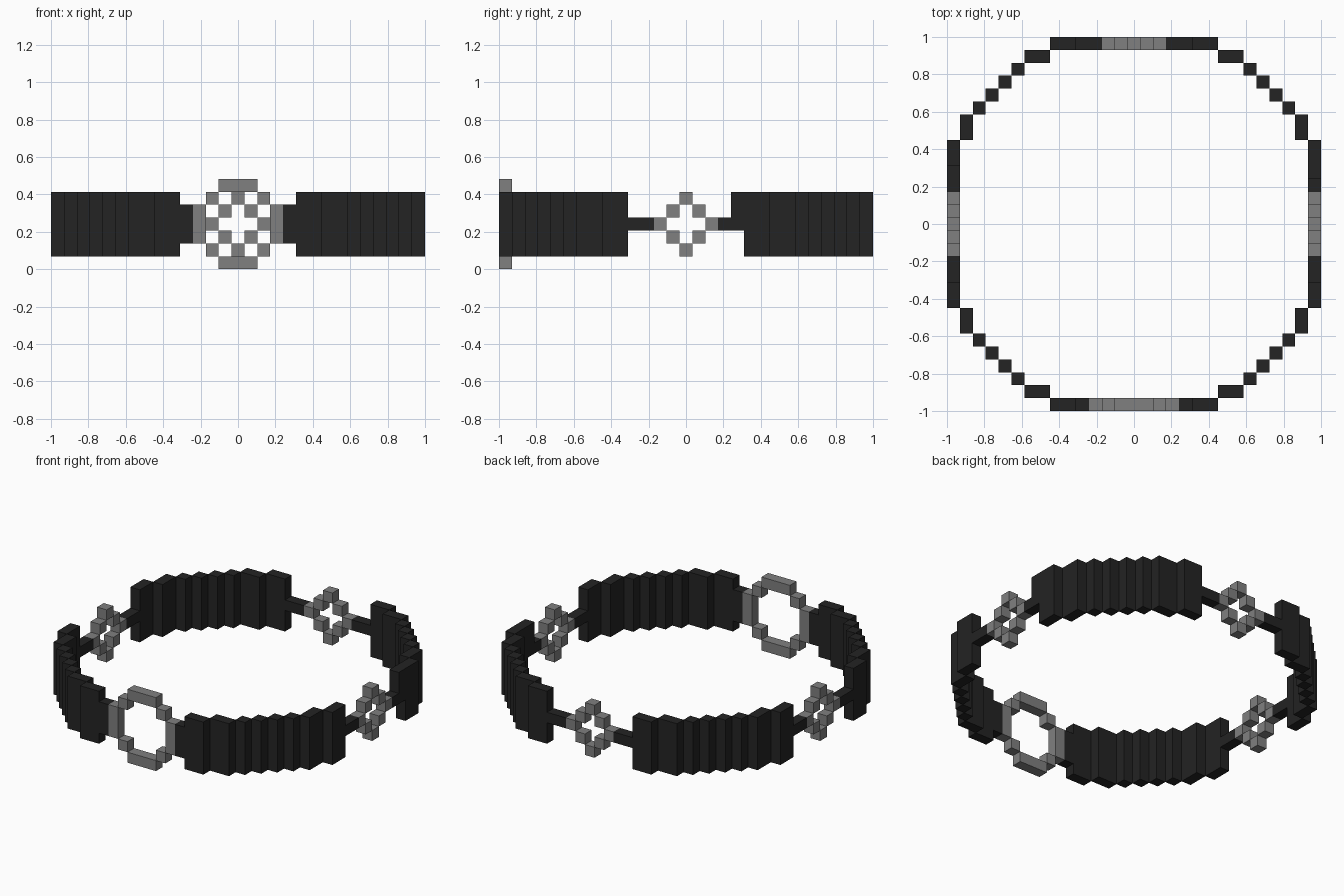
import bpy
import bmesh
from math import pi
from mathutils import Matrix, Vector

cube = bpy.data.objects.get("Cube")
if cube:
    bpy.data.objects.remove(cube, do_unlink=True)

UNIT = 2 / 29   # size of one block
EDGE = 14       # block index of the outermost ring of blocks
MID = 3         # block row at mid height


def make_material(name, value):
    mat = bpy.data.materials.new(name)
    mat.use_nodes = True
    colour = (value, value, value, 1)
    mat.diffuse_color = colour
    mat.node_tree.nodes["Principled BSDF"].inputs["Base Color"].default_value = colour
    return mat


black = make_material("black band", 0.017)
grey = make_material("grey metal", 0.215)


def build(name, boxes, mat, turns=0):
    """Each box is a pair of inclusive block corners; turns are quarter turns about z."""
    bm = bmesh.new()
    for a, b in boxes:
        low = Vector(map(min, a, b))
        high = Vector(map(max, a, b))
        centre = (low + high) / 2 + Vector((0, 0, 0.5))
        size = high - low + Vector((1, 1, 1))
        bmesh.ops.create_cube(bm, size=1,
                              matrix=Matrix.Translation(centre) @ Matrix.Diagonal(size).to_4x4())
    bmesh.ops.transform(bm, verts=bm.verts,
                        matrix=Matrix.Rotation(turns * pi / 2, 4, "Z") @ Matrix.Diagonal((UNIT, UNIT, UNIT, 1)))
    mesh = bpy.data.meshes.new(name)
    bm.to_mesh(mesh)
    bm.free()
    mesh.materials.append(mat)
    obj = bpy.data.objects.new(name, mesh)
    bpy.context.collection.objects.link(obj)


def bar(x0, x1, z0, z1):
    """Box lying in the front side of the band."""
    return (x0, -EDGE, z0), (x1, -EDGE, z1)


# Large open front ring, with its links to the band
ring = [bar(-1, 1, z, z) for z in (0, 6)]
for s in (-1, 1):
    ring += [bar(2 * s, 2 * s, z, z) for z in (1, 5)]
    ring.append(bar(3 * s, 3 * s, 2, 4))
build("front_ring", ring, grey)
build("front_links", [bar(4 * s, 4 * s, 2, 4) for s in (-1, 1)], black)

# Small diamond rings and thin links on the other three sides
for side, turns in (("left", 1), ("back", 2), ("right", 3)):
    diamond = [bar(x, x, z, z) for x in range(-2, 3)
               for z in {MID + 2 - abs(x), MID - 2 + abs(x)}]
    build(side + "_diamond", diamond, grey, turns)
    build(side + "_links", [bar(3 * s, 4 * s, MID, MID) for s in (-1, 1)], black, turns)

# Stepped corner panels: runs of blocks from the front or back round to the side
runs = [((5, 14), (6, 14)), ((7, 13), (8, 13))]
runs += [((9 + i, 12 - i), (9 + i, 12 - i)) for i in range(4)]
runs += [((13, 8), (13, 7)), ((14, 6), (14, 5))]
for end, sy in (("front", -1), ("back", 1)):
    for side, sx in (("left", 1), ("right", -1)):
        panel = [((a[0] * sx, a[1] * sy, 1), (b[0] * sx, b[1] * sy, 5)) for a, b in runs]
        build(f"{end}_{side}_panel", panel, black)

# Short tab above the rear link of the left side
build("left_tab", [((EDGE, 4, 4), (EDGE, 4, 5))], black)
